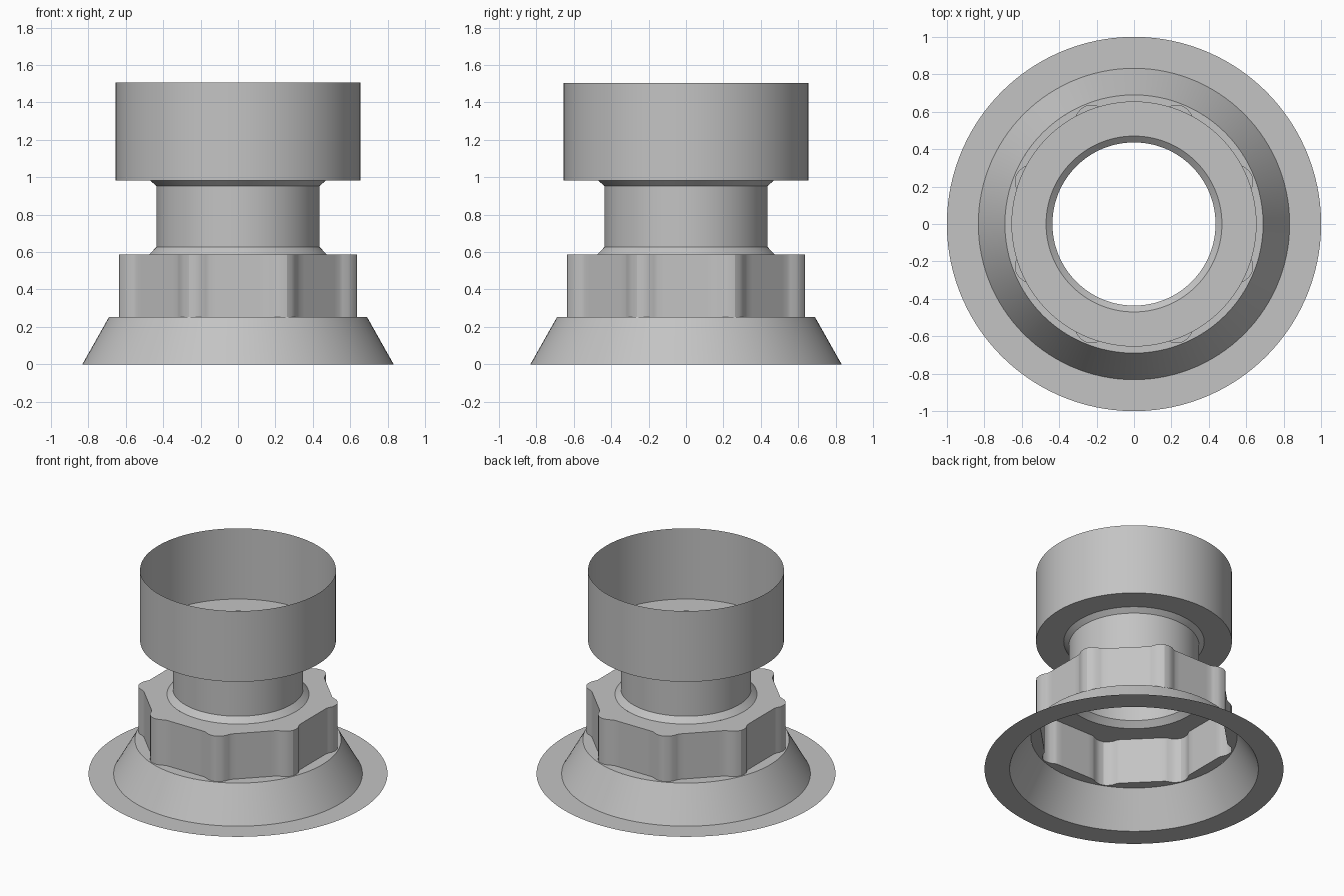
import bpy
import bmesh
from math import sin, cos, radians, pi

cube = bpy.data.objects.get("Cube")
if cube:
    bpy.data.objects.remove(cube, do_unlink=True)

GREY = (0.55, 0.55, 0.55, 1.0)
metal = bpy.data.materials.new("plain_grey")
metal.use_nodes = True
metal.diffuse_color = GREY
metal.node_tree.nodes["Principled BSDF"].inputs["Base Color"].default_value = GREY

ROUND = [2 * pi * i / 120 for i in range(120)]


def loft(name, rings, angles=ROUND):
    """Open shell through rings of (radius or outline, height), bottom to top."""
    bm = bmesh.new()
    loops = []
    for radius, z in rings:
        radii = radius if isinstance(radius, list) else [radius] * len(angles)
        loops.append([bm.verts.new((r * cos(a), r * sin(a), z)) for r, a in zip(radii, angles)])
    n = len(angles)
    for low, high in zip(loops, loops[1:]):
        for i in range(n):
            j = (i + 1) % n
            bm.faces.new((low[i], low[j], high[j], high[i]))
    mesh = bpy.data.meshes.new(name)
    bm.to_mesh(mesh)
    bm.free()
    mesh.materials.append(metal)
    obj = bpy.data.objects.new(name, mesh)
    bpy.context.collection.objects.link(obj)
    bpy.ops.object.select_all(action="DESELECT")
    obj.select_set(True)
    bpy.context.view_layer.objects.active = obj
    bpy.ops.object.shade_smooth_by_angle(angle=radians(25))
    return obj


# Thin flat rim and sloping skirt
loft("base_flange", [(1.0, 0), (0.832, 0)])
loft("base_skirt", [(0.832, 0), (0.69, 0.252)])

# Eight-sided nut: flat sides with rounded lobes on the corners
lobe = {0: 0.683, 2.5: 0.677, 5: 0.663, 7: 0.642, 8.5: 0.632}
side = [12, 15.5, 19, 22.5]
apothem = 0.632 * cos(radians(14))
half = list(lobe.items()) + [(d, apothem / cos(radians(22.5 - d))) for d in side]
corner = [(-d, r) for d, r in reversed(half[1:-1])] + half
nut_angles, outline = [], []
for k in range(8):
    for d, r in corner:
        nut_angles.append(radians(22.5 + 45 * k + d))
        outline.append(r)
loft("nut", [(0.69, 0.252), (outline, 0.252), (outline, 0.587), (0.475, 0.587)], nut_angles)

# Tube with a bevel at each end
loft("lower_bevel", [(0.475, 0.587), (0.436, 0.627)])
loft("neck", [(0.436, 0.627), (0.436, 0.953)])
loft("upper_bevel", [(0.436, 0.953), (0.47, 0.983)])

# Open cup with a ring-shaped floor
loft("cup", [(0.47, 0.983), (0.655, 0.983), (0.655, 1.505)])
